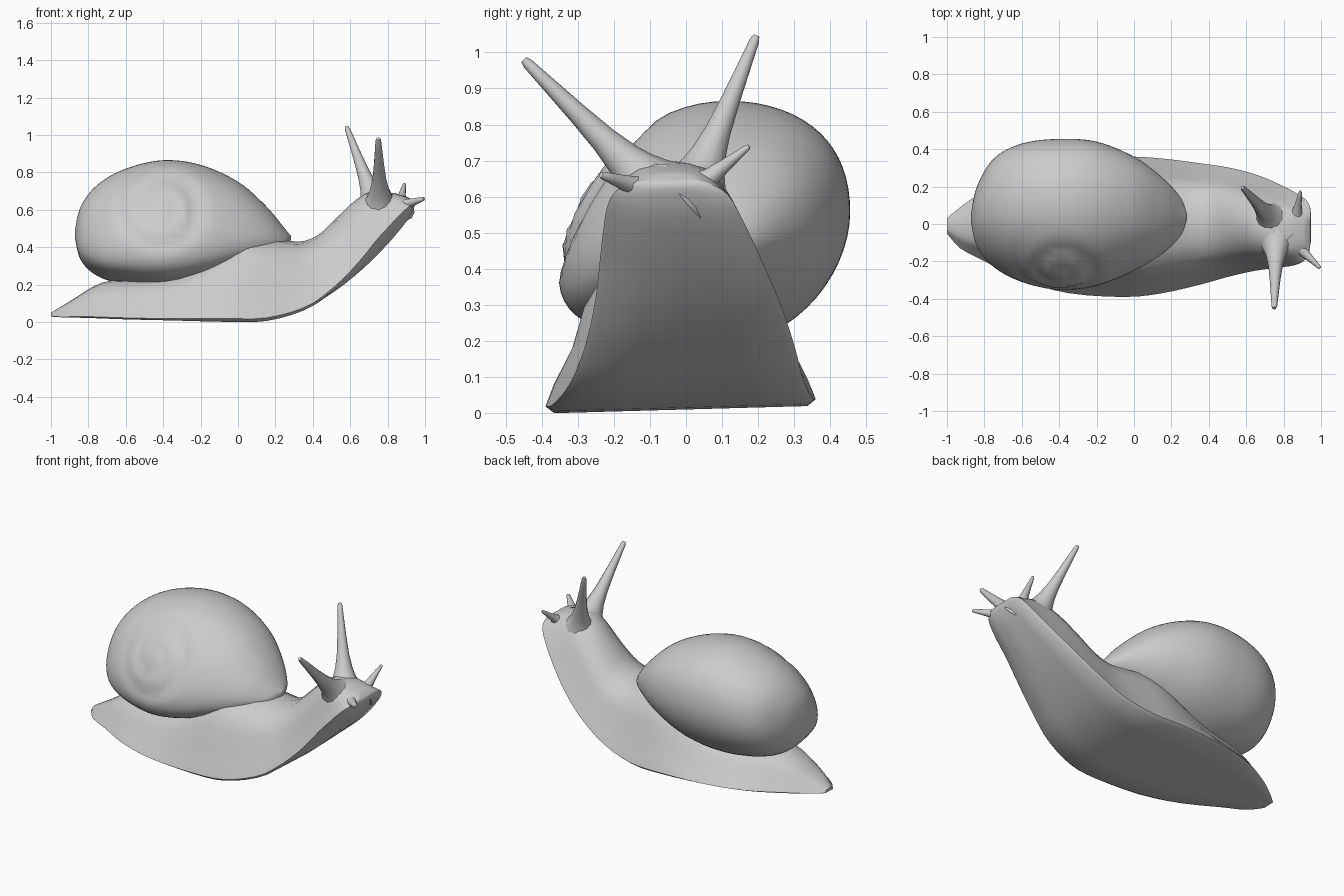
import bpy, bmesh, math
from mathutils import Vector

cube = bpy.data.objects.get("Cube")
if cube:
    bpy.data.objects.remove(cube)

grey = bpy.data.materials.new("soft grey")
grey.use_nodes = True
COLOUR = (0.6, 0.6, 0.6, 1)
grey.diffuse_color = COLOUR
grey.node_tree.nodes["Principled BSDF"].inputs["Base Color"].default_value = COLOUR


def spline(rows, steps):
    """Smooth interpolation through rows of numbers."""
    rows = [Vector(r) for r in rows]
    out = []
    for i in range(len(rows) - 1):
        a, b, c, d = (rows[max(0, min(len(rows) - 1, i + k))] for k in (-1, 0, 1, 2))
        for s in range(steps):
            t = s / steps
            out.append(b + (c - a) * (t / 2) + (a * 2 - b * 5 + c * 4 - d) * (t * t / 2)
                       + (b * 3 - a - c * 3 + d) * (t ** 3 / 2))
    return out + [rows[-1]]


def loft(name, rings, angle=50):
    """Skin closed rings of points and cap both ends."""
    bm = bmesh.new()
    loops = [[bm.verts.new(p) for p in ring] for ring in rings]
    n = len(loops[0])
    for a, b in zip(loops, loops[1:]):
        for i in range(n):
            j = (i + 1) % n
            bm.faces.new((a[i], a[j], b[j], b[i]))
    bm.faces.new(loops[0])
    bm.faces.new(loops[-1])
    bmesh.ops.recalc_face_normals(bm, faces=bm.faces)
    mesh = bpy.data.meshes.new(name)
    bm.to_mesh(mesh)
    bm.free()
    obj = bpy.data.objects.new(name, mesh)
    bpy.context.collection.objects.link(obj)
    mesh.materials.append(grey)
    bpy.ops.object.select_all(action='DESELECT')
    obj.select_set(True)
    bpy.context.view_layer.objects.active = obj
    bpy.ops.object.shade_smooth_by_angle(angle=math.radians(angle))


# Body: sole x, sole z, back x, back z, centre y, half width
body_rows = [
    (-1.0, .03, -1.0, .05, -.01, .04),
    (-.93, .028, -.9, .11, -.02, .11),
    (-.8, .027, -.73, .21, -.01, .19),
    (-.6, .022, -.55, .23, -.01, .29),
    (-.35, .018, -.3, .27, -.015, .355),
    (-.05, .011, 0, .45, -.015, .375),
    (.15, .015, .18, .45, -.01, .36),
    (.35, .07, .32, .43, 0, .325),
    (.52, .17, .42, .46, .01, .29),
    (.67, .29, .52, .55, .005, .255),
    (.8, .42, .62, .645, -.015, .22),
    (.9, .54, .71, .695, -.035, .185),
    (.935, .6, .82, .69, -.04, .155),
    (.945, .63, .9, .67, -.04, .11),
    (.94, .645, .92, .66, -.04, .07),
]
# Half cross-section: width and height fractions, from sole to back
half = [(.5, 0), (.94, 0), (1, .04), (.94, .17), (.8, .4),
        (.72, .63), (.56, .84), (.3, .96)]
section = [(0, 0)] + half + [(0, 1)] + [(-w, h) for w, h in reversed(half)]


def body_ring(row):
    sx, sz, bx, bz, cy, hw = row
    soft = max(0, min(1, (sz - .1) / .3))
    ring = []
    for w, h in section:
        # the sole edge of the raised neck is rounder on the right side
        h += .36 * soft * max(0, -w - .5) * (1 - h)
        y = cy + w * hw
        ring.append((sx + (bx - sx) * h, y, sz + (bz - sz) * h + .028 * y * (1 - h)))
    return ring


loft("body", [body_ring(r) for r in spline(body_rows, 3)])

# Shell: x, y min, y max, z min, z max
shell_rows = [
    (-.872, .01, .05, .45, .49),
    (-.84, -.12, .2, .33, .62),
    (-.75, -.23, .35, .245, .735),
    (-.6, -.31, .43, .2, .82),
    (-.4, -.355, .455, .18, .865),
    (-.2, -.33, .44, .21, .84),
    (0, -.25, .36, .28, .75),
    (.15, -.16, .25, .35, .62),
    (.25, -.06, .14, .4, .5),
    (.283, .03, .05, .44, .46),
]


def coil(p):
    """Press a shallow spiral groove into the right side of the shell."""
    dx, dz = p.x + .4, p.z - .62
    r = math.hypot(dx, dz)
    if p.y < 0 and r < .27:
        turn = math.atan2(dz, dx) / math.tau + math.log(max(r, .05)) / math.log(2.4)
        fade = min(1, (.27 - r) / .08, r / .08)
        p += Vector((0, .018, -.01)) * (.5 + .5 * math.cos(math.tau * turn)) * fade
    return p


def shell_ring(row, n=64):
    x, y0, y1, z0, z1 = row
    hy, hz = (y1 - y0) / 2, (z1 - z0) / 2
    ring = []
    for i in range(n):
        a = math.tau * i / n
        c, s = math.cos(a), math.sin(a)
        # the right flank hangs low and the crown leans left
        lean = (.1 if c > 0 else .38) * c * hz * (1 - s * s)
        crown = .17 * hy * max(0, s) ** 2
        ring.append(coil(Vector((x, (y0 + y1) / 2 + c * hy + crown,
                                 (z0 + z1) / 2 + s * hz + lean))))
    return ring


loft("shell", [shell_ring(r) for r in spline(shell_rows, 6)])


# Tentacles: tapered tubes with a flared root sunk in the head
def tentacle(name, root, tip, root_r, tip_r):
    root, tip = Vector(root), Vector(tip)
    axis = tip - root
    u = axis.orthogonal().normalized()
    v = axis.normalized().cross(u)
    rings = []
    for t in (0, .08, .16, .25, .4, .6, .8, .97, 1):
        r = tip_r + (root_r - tip_r) * (.35 * (1 - t) + .65 * (1 - t) ** 6)
        r *= .7 if t == 1 else 1
        rings.append([root + axis * t + (u * math.cos(a) + v * math.sin(a)) * r
                      for a in (math.tau * k / 12 for k in range(12))])
    loft(name, rings)


tentacle("right_eye_stalk", (.76, -.08, .61), (.75, -.45, .98), .115, .014)
tentacle("left_eye_stalk", (.74, .02, .61), (.58, .195, 1.045), .11, .013)
tentacle("right_feeler", (.84, -.085, .61), (.995, -.235, .66), .085, .01)
tentacle("left_feeler", (.86, .0, .6), (.89, .175, .74), .085, .008)
